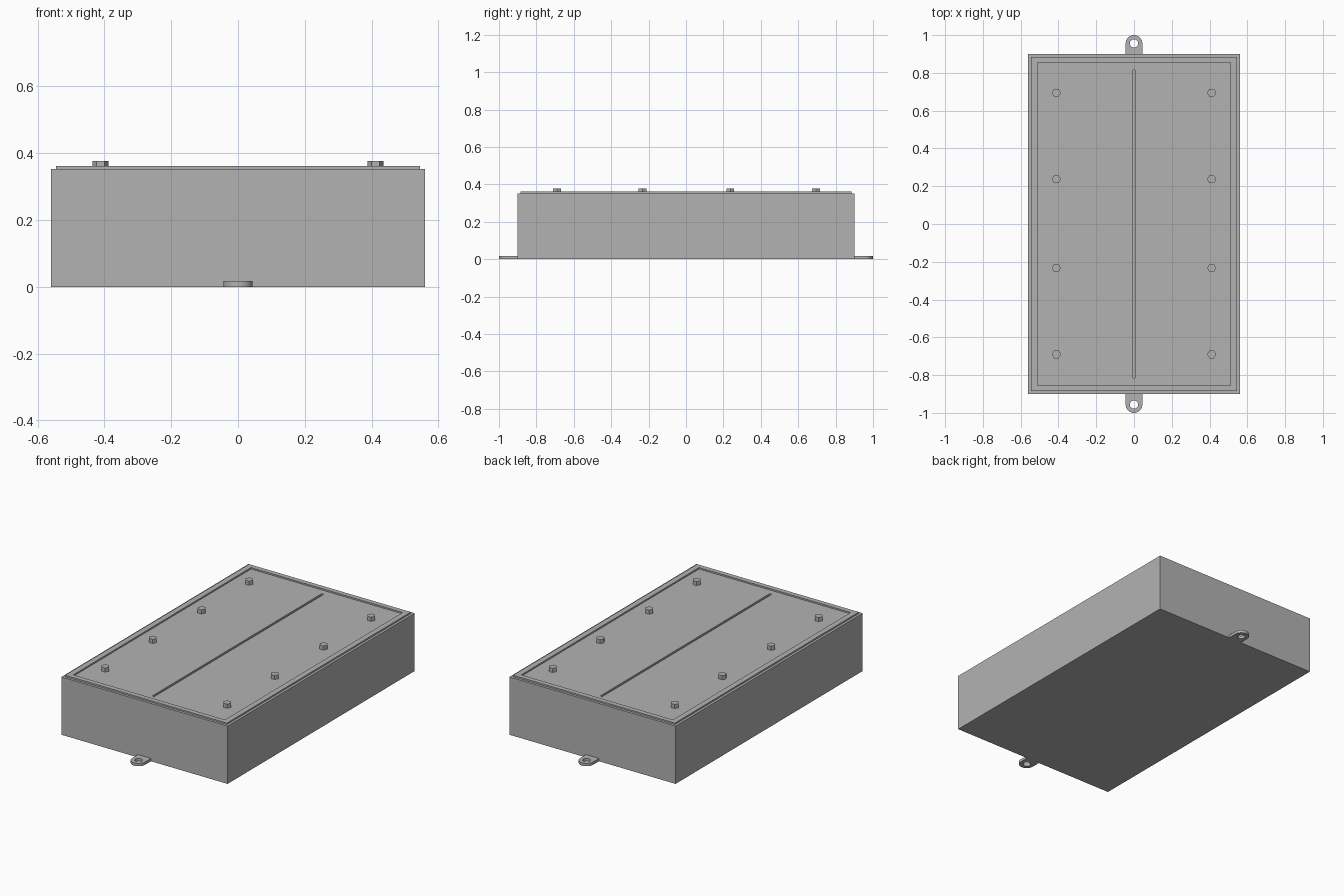
import bpy, bmesh
from math import pi, cos, sin

if "Cube" in bpy.data.objects:
    bpy.data.objects.remove(bpy.data.objects["Cube"], do_unlink=True)

grey = bpy.data.materials.new("plain_grey")
grey.use_nodes = True
colour = (0.45, 0.45, 0.45, 1)
grey.diffuse_color = colour
grey.node_tree.nodes["Principled BSDF"].inputs["Base Color"].default_value = colour


def prism(name, outline, z0, z1):
    """Extrude a flat outline upwards from z0 to z1."""
    bm = bmesh.new()
    face = bm.faces.new([bm.verts.new((x, y, z0)) for x, y in outline])
    top = bmesh.ops.extrude_face_region(bm, geom=[face])["geom"]
    verts = [v for v in top if isinstance(v, bmesh.types.BMVert)]
    bmesh.ops.translate(bm, verts=verts, vec=(0, 0, z1 - z0))
    bmesh.ops.recalc_face_normals(bm, faces=bm.faces)
    mesh = bpy.data.meshes.new(name)
    bm.to_mesh(mesh)
    bm.free()
    mesh.materials.append(grey)
    obj = bpy.data.objects.new(name, mesh)
    bpy.context.collection.objects.link(obj)
    return obj


def rect(x, y):
    return [(-x, -y), (x, -y), (x, y), (-x, y)]


def arc(cx, cy, r, start, end, n):
    angles = [start + (end - start) * i / n for i in range(n + 1)]
    return [(cx + r * cos(a), cy + r * sin(a)) for a in angles]


def ring(cx, cy, r, n):
    return arc(cx, cy, r, 0, 2 * pi, n)[:-1]


def cut(obj, cutter):
    """Subtract the cutter, apply the result and drop the cutter."""
    cutter.hide_render = True
    mod = obj.modifiers.new("cut", "BOOLEAN")
    mod.operation = "DIFFERENCE"
    mod.solver = "EXACT"
    mod.object = cutter
    bpy.context.view_layer.objects.active = obj
    bpy.ops.object.modifier_apply(modifier=mod.name)
    bpy.data.objects.remove(cutter, do_unlink=True)


def smooth(obj):
    bpy.ops.object.select_all(action="DESELECT")
    obj.select_set(True)
    bpy.context.view_layer.objects.active = obj
    bpy.ops.object.shade_smooth_by_angle()


BODY_TOP = 0.352

# Box body with a round-ended centre groove in its top
body = prism("body", rect(0.56, 0.9), 0, BODY_TOP)
slot = arc(0, 0.81, 0.007, 0, pi, 8) + arc(0, -0.81, 0.007, pi, 2 * pi, 8)
cut(body, prism("groove_cutter", slot, BODY_TOP - 0.01, BODY_TOP + 0.05))

# Thin raised border around the top panel
border = prism("lid_border", rect(0.545, 0.885), BODY_TOP - 0.004, 0.361)
cut(border, prism("border_cutter", rect(0.511, 0.855), 0.3, 0.4))

# Hexagonal bolt heads in two rows
for side, x in (("right", -0.411), ("left", 0.411)):
    for i, y in enumerate((-0.69, -0.233, 0.237, 0.695)):
        prism(f"bolt_{side}_{i + 1}", ring(x, y, 0.024, 6), BODY_TOP - 0.004, 0.377)

# Mounting tabs with a screw hole at both ends
for name, s in (("front_tab", -1), ("back_tab", 1)):
    outline = [(0.044, s * 0.89)] + arc(0, s * 0.956, 0.044, 0, s * pi, 24) + [(-0.044, s * 0.89)]
    tab = prism(name, outline, 0, 0.017)
    cut(tab, prism("hole_cutter", ring(0, s * 0.956, 0.022, 24), -0.1, 0.1))
    smooth(tab)
